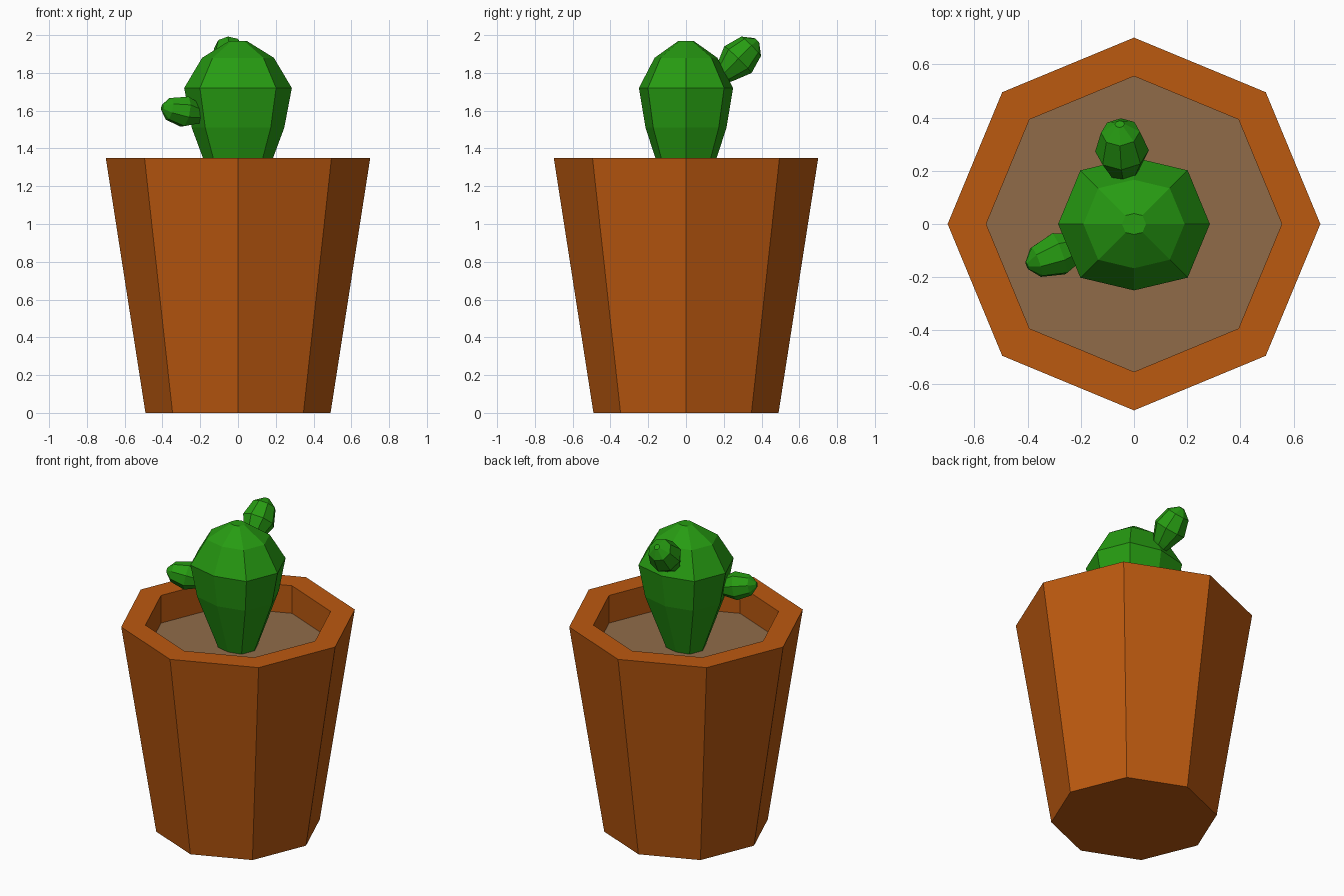
import bpy, math
from mathutils import Vector

if "Cube" in bpy.data.objects:
    bpy.data.objects.remove(bpy.data.objects["Cube"])


def material(name, rgb):
    m = bpy.data.materials.new(name)
    m.diffuse_color = (*rgb, 1)
    m.use_nodes = True
    m.node_tree.nodes["Principled BSDF"].inputs["Base Color"].default_value = m.diffuse_color
    return m


terracotta = material("terracotta", (0.50, 0.100, 0.005))
earth = material("dry soil", (0.28, 0.148, 0.066))
green = material("cactus green", (0.020, 0.33, 0.006))


def lathe(name, profile, mat, origin=(0, 0, 0), axis=(0, 0, 1), flat=1.0, sides=8):
    """Flat-faced octagonal lathe; flat < 1 pulls in the vertices on the y axis."""
    verts, faces = [], []
    rot = Vector((0, 0, 1)).rotation_difference(Vector(axis).normalized())
    for r, z in profile:
        for i in range(sides):
            a = 2 * math.pi * i / sides
            k = flat if i in (2, 6) else 1.0
            p = Vector((r * math.cos(a), r * k * math.sin(a), z))
            verts.append(rot @ p + Vector(origin))
    for j in range(len(profile) - 1):
        for i in range(sides):
            n = (i + 1) % sides
            faces.append((j * sides + i, j * sides + n,
                          (j + 1) * sides + n, (j + 1) * sides + i))
    faces.append(tuple(reversed(range(sides))))
    last = (len(profile) - 1) * sides
    faces.append(tuple(range(last, last + sides)))
    me = bpy.data.meshes.new(name)
    me.from_pydata(verts, [], faces)
    me.materials.append(mat)
    ob = bpy.data.objects.new(name, me)
    bpy.context.collection.objects.link(ob)
    return ob


# Pot with a thick rim; the last profile cap is the soil floor
pot = lathe("pot", [(0.49, 0), (0.70, 1.35), (0.555, 1.35), (0.555, 1.17)], terracotta)
pot.data.materials.append(earth)
for f in pot.data.polygons:
    if f.normal.z > 0.9 and f.center.z < 1.3:
        f.material_index = 1

# Main cactus body
lathe("cactus_body", [(0.117, 1.165), (0.245, 1.51), (0.285, 1.72),
                      (0.19, 1.88), (0.045, 1.97)], green, flat=0.875)

# Two small arms sharing one bud profile, measured from the widest ring
bud = [(0.04, -0.14), (0.062, -0.095), (0.101, 0), (0.073, 0.10), (0.018, 0.143)]
lathe("back_arm", bud, green, (-0.045, 0.275, 1.87), (-0.06, 0.70, 0.71))
lathe("left_arm", [(r * 0.85, z * 0.9) for r, z in bud], green,
      (-0.283, -0.112, 1.595), (-0.92, -0.34, 0.17))
